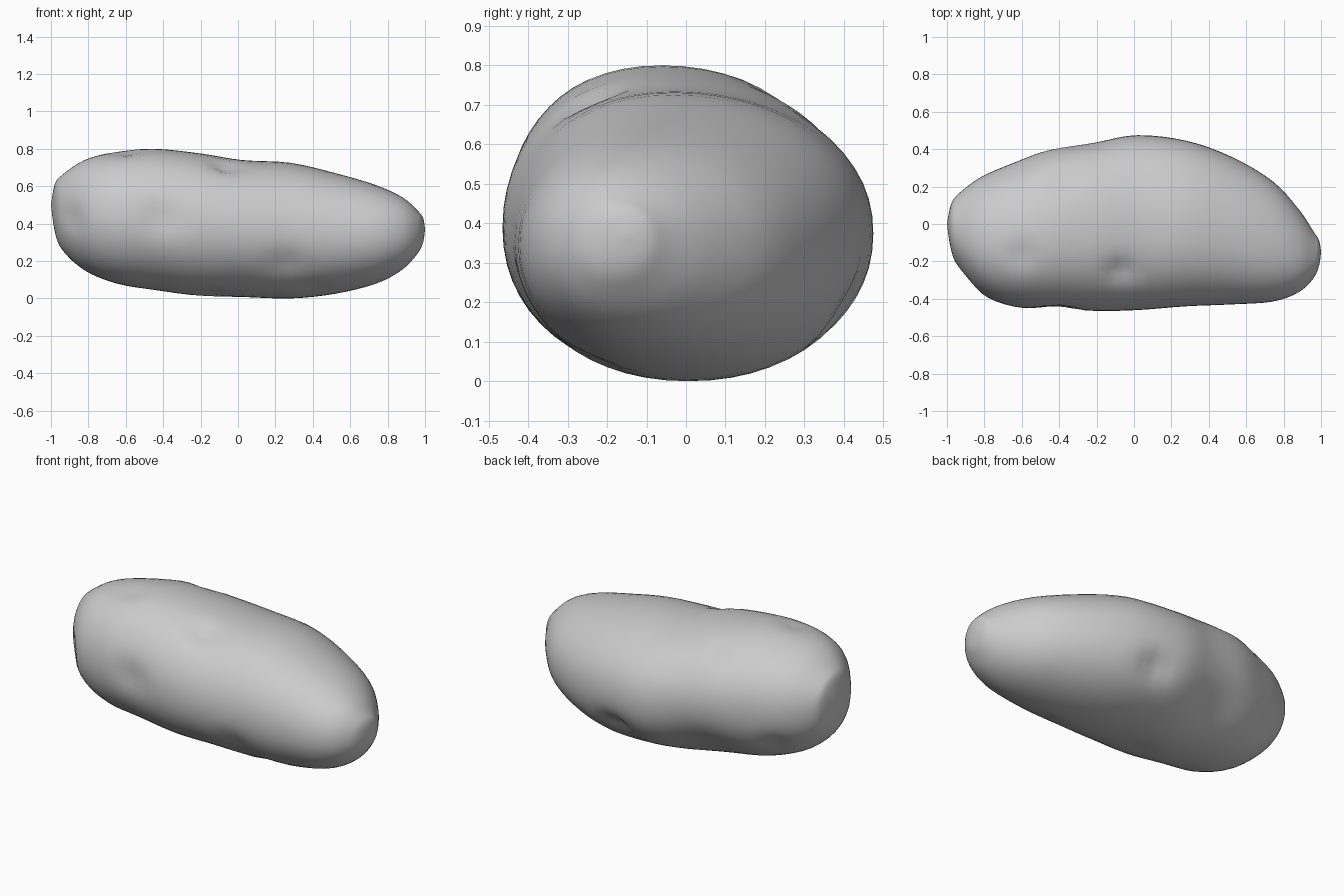
import bpy
import bmesh
from math import cos, sin, radians, pi, exp
from mathutils import Vector

default_cube = bpy.data.objects.get("Cube")
if default_cube:
    bpy.data.objects.remove(default_cube, do_unlink=True)

# Outline stations along the length: x, bottom, top, front, back
STATIONS = [Vector(row) for row in (
    (-1, .5, .5, 0, 0),
    (-.98, .36, .61, -.13, .1),
    (-.94, .26, .66, -.23, .16),
    (-.82, .15, .74, -.37, .25),
    (-.65, .08, .785, -.44, .325),
    (-.45, .045, .8, -.455, .4),
    (-.2, .012, .775, -.465, .44),
    (.02, .008, .74, -.46, .475),
    (.28, 0, .725, -.44, .445),
    (.52, .025, .67, -.43, .36),
    (.74, .08, .605, -.415, .23),
    (.88, .155, .54, -.365, .08),
    (.96, .24, .47, -.29, -.04),
    (.99, .3, .43, -.22, -.09),
    (1, .37, .37, -.15, -.15),
)]
STEPS = 4
SIDES = 56

# Eyes and hollows: x, angle around the length in degrees, radius, depth
HOLLOWS = (
    (-.4, 178, .09, .025),
    (.25, 208, .08, .02),
    (-.07, 118, .06, .035),
    (-.6, 102, .07, .02),
    (-.38, 52, .06, .015),
    (.18, -28, .08, .04),
    (-.35, -40, .2, .035),
    (-.15, -105, .09, .02),
    (.4, -120, .06, .015),
    (-.75, -35, .07, .02),
    (-.88, 185, .07, .015),
)


def smooth_station(i, t):
    """Catmull-Rom blend between outline stations."""
    last = len(STATIONS) - 1
    a, b, c, d = (STATIONS[min(max(i + k, 0), last)] for k in (-1, 0, 1, 2))
    return b + (c - a) * (t / 2) + (a * 2 - b * 5 + c * 4 - d) * (t * t / 2) \
        + (b * 3 - a - c * 3 + d) * (t ** 3 / 2)


def rounded(value):
    """Slightly squared-off circle."""
    return abs(value) ** .95 * (1 if value >= 0 else -1)


def section_point(station, angle):
    x, bottom, top, front, back = station
    across, up = rounded(cos(angle)), rounded(sin(angle))
    half_width, half_height = (back - front) / 2, (top - bottom) / 2
    lean = -.08 * max(up, 0) * half_width * (1 - across * across)
    return Vector((x, (front + back) / 2 + half_width * across + lean,
                   (bottom + top) / 2 + half_height * up))


def station_at(x):
    for a, b in zip(STATIONS, STATIONS[1:]):
        if a[0] <= x <= b[0]:
            return a.lerp(b, (x - a[0]) / (b[0] - a[0]))


# Tuber body lofted from rings, closed with a point at each end
rings = [smooth_station(i, k / STEPS)
         for i in range(len(STATIONS) - 1) for k in range(STEPS)][1:]
bm = bmesh.new()
loops = [[bm.verts.new(section_point(s, 2 * pi * j / SIDES)) for j in range(SIDES)]
         for s in rings]
tips = [bm.verts.new(section_point(STATIONS[i], 0)) for i in (0, -1)]
for j in range(SIDES):
    n = (j + 1) % SIDES
    for a, b in zip(loops, loops[1:]):
        bm.faces.new((a[j], b[j], b[n], a[n]))
    bm.faces.new((tips[0], loops[0][j], loops[0][n]))
    bm.faces.new((tips[1], loops[-1][n], loops[-1][j]))
bmesh.ops.recalc_face_normals(bm, faces=bm.faces)
bm.normal_update()

# Press the hollows into the skin
centres = [(section_point(station_at(x), radians(angle)), radius, depth)
           for x, angle, radius, depth in HOLLOWS]
for v in bm.verts:
    push = sum(depth * exp(-((v.co - c).length / radius) ** 2)
               for c, radius, depth in centres)
    v.co -= v.normal * push

mesh = bpy.data.meshes.new("potato_body")
bm.to_mesh(mesh)
bm.free()
potato = bpy.data.objects.new("potato_body", mesh)
bpy.context.collection.objects.link(potato)

# Plain grey skin
skin = bpy.data.materials.new("light_grey_skin")
skin.use_nodes = True
colour = (.6, .6, .6, 1)
skin.diffuse_color = colour
skin.node_tree.nodes["Principled BSDF"].inputs["Base Color"].default_value = colour
mesh.materials.append(skin)

bpy.context.view_layer.objects.active = potato
potato.select_set(True)
bpy.ops.object.shade_smooth_by_angle(angle=radians(60))
